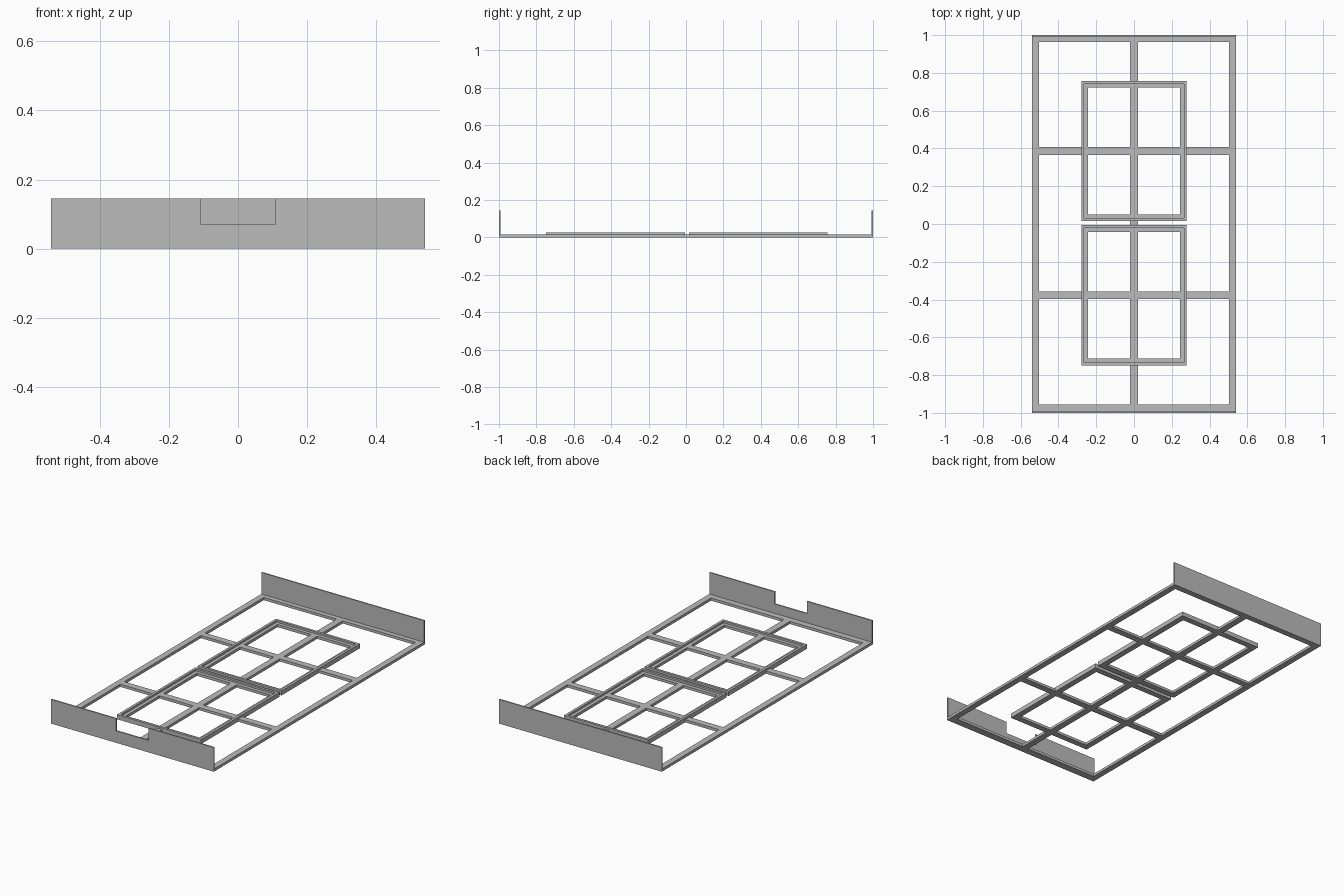
import bpy
import bmesh
import math

if "Cube" in bpy.data.objects:
    bpy.data.objects.remove(bpy.data.objects["Cube"])

metal = bpy.data.materials.new("plain grey")
metal.diffuse_color = (0.5, 0.5, 0.5, 1)
metal.use_nodes = True
metal.node_tree.nodes["Principled BSDF"].inputs["Base Color"].default_value = metal.diffuse_color


def finish(name, bm):
    bmesh.ops.recalc_face_normals(bm, faces=bm.faces)
    me = bpy.data.meshes.new(name)
    bm.to_mesh(me)
    bm.free()
    me.materials.append(metal)
    ob = bpy.data.objects.new(name, me)
    bpy.context.collection.objects.link(ob)
    return ob


def plate_from_rects(name, rects, z0, z1):
    """Union of flat rectangles (x0, x1, y0, y1), raised from z0 to z1."""
    xs = sorted({v for r in rects for v in r[:2]})
    ys = sorted({v for r in rects for v in r[2:]})
    bm = bmesh.new()
    for xa, xb in zip(xs, xs[1:]):
        for ya, yb in zip(ys, ys[1:]):
            cx, cy = (xa + xb) / 2, (ya + yb) / 2
            if any(r[0] < cx < r[1] and r[2] < cy < r[3] for r in rects):
                bm.faces.new([bm.verts.new((x, y, z0)) for x, y in
                              ((xa, ya), (xb, ya), (xb, yb), (xa, yb))])
    bmesh.ops.remove_doubles(bm, verts=bm.verts, dist=1e-5)
    ext = bmesh.ops.extrude_face_region(bm, geom=bm.faces[:], use_keep_orig=True)
    bmesh.ops.translate(bm, vec=(0, 0, z1 - z0),
                        verts=[v for v in ext["geom"] if isinstance(v, bmesh.types.BMVert)])
    bmesh.ops.dissolve_limit(bm, angle_limit=math.radians(1),
                             verts=bm.verts, edges=bm.edges)
    return finish(name, bm)


def ring(x, y0, y1, w):
    """Four rectangles forming a border of width w."""
    return [(-x, -x + w, y0, y1), (x - w, x, y0, y1),
            (-x, x, y0, y0 + w), (-x, x, y1 - w, y1)]


def end_wall(name, outline, y0, y1):
    """Upright wall from an x-z outline."""
    bm = bmesh.new()
    face = bm.faces.new([bm.verts.new((x, y0, z)) for x, z in outline])
    ext = bmesh.ops.extrude_face_region(bm, geom=[face], use_keep_orig=True)
    bmesh.ops.translate(bm, vec=(0, y1 - y0, 0),
                        verts=[v for v in ext["geom"] if isinstance(v, bmesh.types.BMVert)])
    return finish(name, bm)


HX, BASE, LIP, TOP = 0.54, 0.016, 0.027, 0.145
MID = 0.0045                      # lattice centre in y
FRONT, BACK = -0.992, 1.0
CENTRES = {"front": MID - 0.382, "back": MID + 0.382}
RX, RY = 0.279, 0.371             # half size of the inner rings

# Flat lattice: border, centre spine, cross bars and ring ledges
rects = ring(HX, FRONT, BACK, 0.037)
rects.append((-0.02, 0.02, FRONT, BACK))
for cy in CENTRES.values():
    rects.append((-HX, HX, cy - 0.02, cy + 0.02))
    rects += ring(RX, cy - RY, cy + RY, 0.036)
plate_from_rects("floor_lattice", rects, 0, BASE)

# Raised lips around the two rings
for side, cy in CENTRES.items():
    plate_from_rects(side + "_ring_lip", ring(RX, cy - RY, cy + RY, 0.015), BASE, LIP)

# End walls, the front one with a notch in its top edge
end_wall("back_wall", [(-HX, BASE), (HX, BASE), (HX, TOP), (-HX, TOP)], BACK - 0.008, BACK)
end_wall("front_wall", [(-HX, 0), (HX, 0), (HX, TOP), (0.108, TOP), (0.108, 0.072),
                        (-0.108, 0.072), (-0.108, TOP), (-HX, TOP)], -1.0, FRONT)
